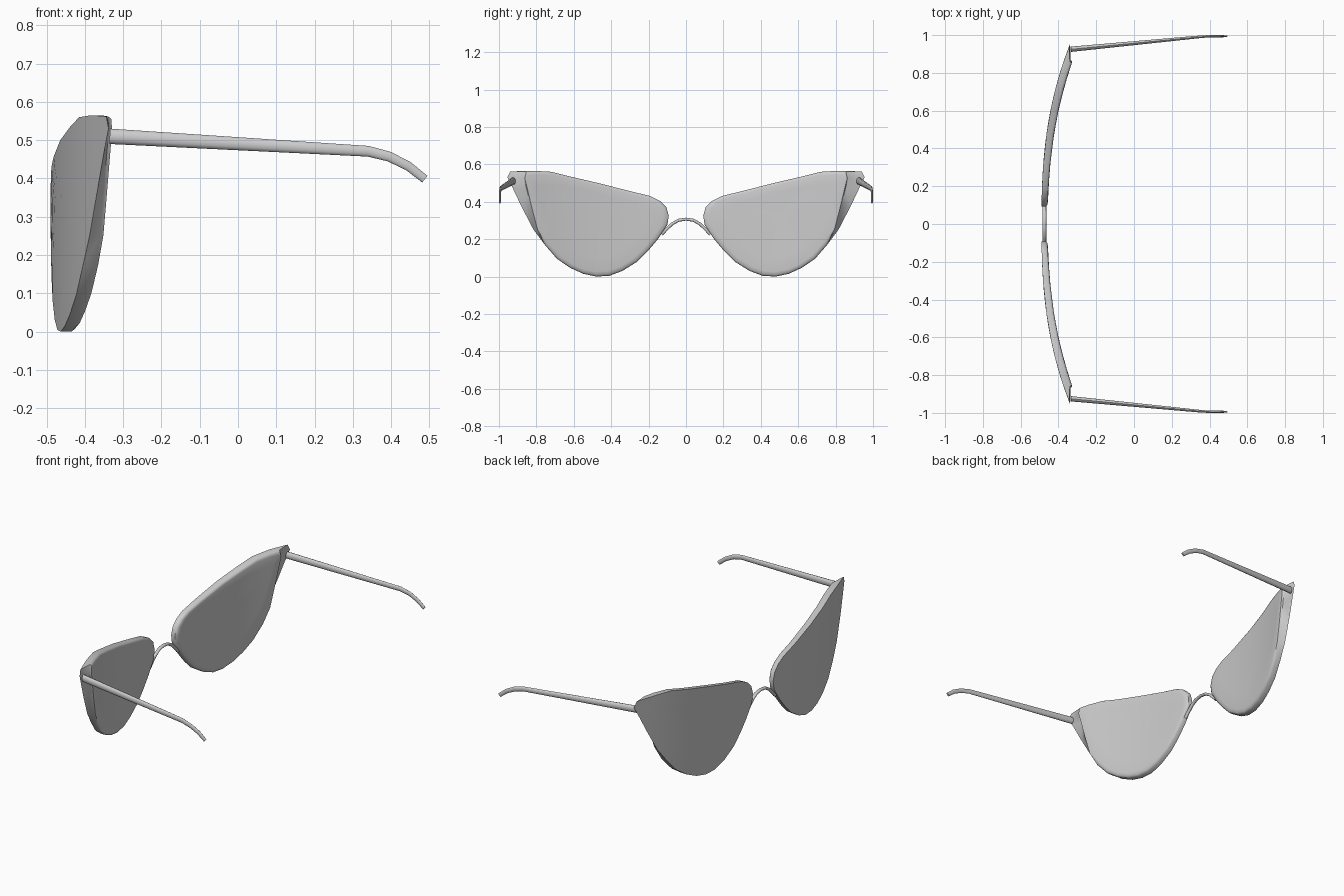
import bpy, bmesh, math
from mathutils import Vector

cube = bpy.data.objects.get("Cube")
if cube:
    bpy.data.objects.remove(cube, do_unlink=True)

grey = bpy.data.materials.new("light_grey")
grey.use_nodes = True
grey.diffuse_color = (0.6, 0.6, 0.6, 1)
grey.node_tree.nodes["Principled BSDF"].inputs["Base Color"].default_value = (0.6, 0.6, 0.6, 1)


def finish(bm, name, angle):
    bmesh.ops.recalc_face_normals(bm, faces=bm.faces)
    mesh = bpy.data.meshes.new(name)
    bm.to_mesh(mesh)
    bm.free()
    mesh.materials.append(grey)
    obj = bpy.data.objects.new(name, mesh)
    bpy.context.collection.objects.link(obj)
    bpy.ops.object.select_all(action='DESELECT')
    obj.select_set(True)
    bpy.context.view_layer.objects.active = obj
    bpy.ops.object.shade_smooth_by_angle(angle=math.radians(angle))


def bridge(bm, a, b):
    for i in range(len(a)):
        j = (i + 1) % len(a)
        bm.faces.new((a[i], a[j], b[j], b[i]))


# Lens outline (y, z), from the outer top corner round by the nose and bottom
OUTLINE = [(0.94, 0.562), (0.83, 0.565), (0.72, 0.56), (0.62, 0.535), (0.47, 0.5),
           (0.3, 0.457), (0.19, 0.43), (0.14, 0.405), (0.105, 0.37), (0.092, 0.325),
           (0.1, 0.275), (0.15, 0.2), (0.205, 0.135), (0.26, 0.08), (0.34, 0.03),
           (0.41, 0.004), (0.48, 0), (0.55, 0.015), (0.62, 0.047), (0.69, 0.095),
           (0.755, 0.17), (0.815, 0.25), (0.88, 0.375), (0.925, 0.47), (0.955, 0.53)]
CENTRE = Vector((0.5, 0.32))


def wrap(y):
    # the front surface sweeps back towards the temples
    return -0.49 + 0.15 * (y / 0.95) ** 2.5


def lens(name, side):
    bm = bmesh.new()

    def ring(scale, back, depth):
        verts = []
        for p in OUTLINE:
            q = CENTRE + (Vector(p) - CENTRE) * scale
            if back:
                q.x -= 0.5 * max(0, q.x - 0.78)
            x = wrap(q.x) + depth * (0.7 + 0.4 * q.x)
            verts.append(bm.verts.new((x, side * q.x, q.y)))
        return verts

    rings = [ring(s, False, 0) for s in (0.2, 0.4, 0.6, 0.8, 1)]
    rings += [ring(s, True, d) for s, d in
              ((1, 0.032), (0.975, 0.042), (0.92, 0.045), (0.7, 0.045), (0.45, 0.045), (0.2, 0.045))]
    for a, b in zip(rings, rings[1:]):
        bridge(bm, a, b)
    bm.faces.new(rings[0])
    bm.faces.new(rings[-1])
    finish(bm, name, 50)


def sweep(name, path, normal, sizes, sides=12):
    # elliptical tube: sizes are half-widths along the normal and across it
    bm = bmesh.new()
    path, normal = [Vector(p) for p in path], Vector(normal)
    rings = []
    for i, p in enumerate(path):
        tangent = path[min(i + 1, len(path) - 1)] - path[max(i - 1, 0)]
        across = tangent.cross(normal).normalized()
        w, h = sizes[i]
        angles = [math.tau * k / sides for k in range(sides)]
        rings.append([bm.verts.new(p + normal * w * math.cos(a) + across * h * math.sin(a))
                      for a in angles])
    for a, b in zip(rings, rings[1:]):
        bridge(bm, a, b)
    bm.faces.new(rings[0])
    bm.faces.new(rings[-1])
    finish(bm, name, 40)


# Lenses and temple arms on both sides
TEMPLE = [(-0.335, 0.925, 0.51), (0.34, 0.99, 0.471), (0.395, 0.994, 0.457),
          (0.445, 0.994, 0.432), (0.488, 0.994, 0.398)]
TEMPLE_SIZES = [(0.014, 0.02), (0.007, 0.014), (0.006, 0.013), (0.006, 0.012), (0.005, 0.011)]
for label, side in (("front", -1), ("back", 1)):
    lens("lens_" + label, side)
    sweep("temple_" + label, [(x, side * y, z) for x, y, z in TEMPLE], (0, 1, 0), TEMPLE_SIZES)

# Arched nose bridge
half = [(0.13, 0.225), (0.105, 0.252), (0.075, 0.281), (0.04, 0.301)]
arch = [(-y, z) for y, z in half] + [(0, 0.307)] + half[::-1]
sweep("nose_bridge", [(-0.474, y, z) for y, z in arch], (1, 0, 0), [(0.01, 0.008)] * len(arch))
